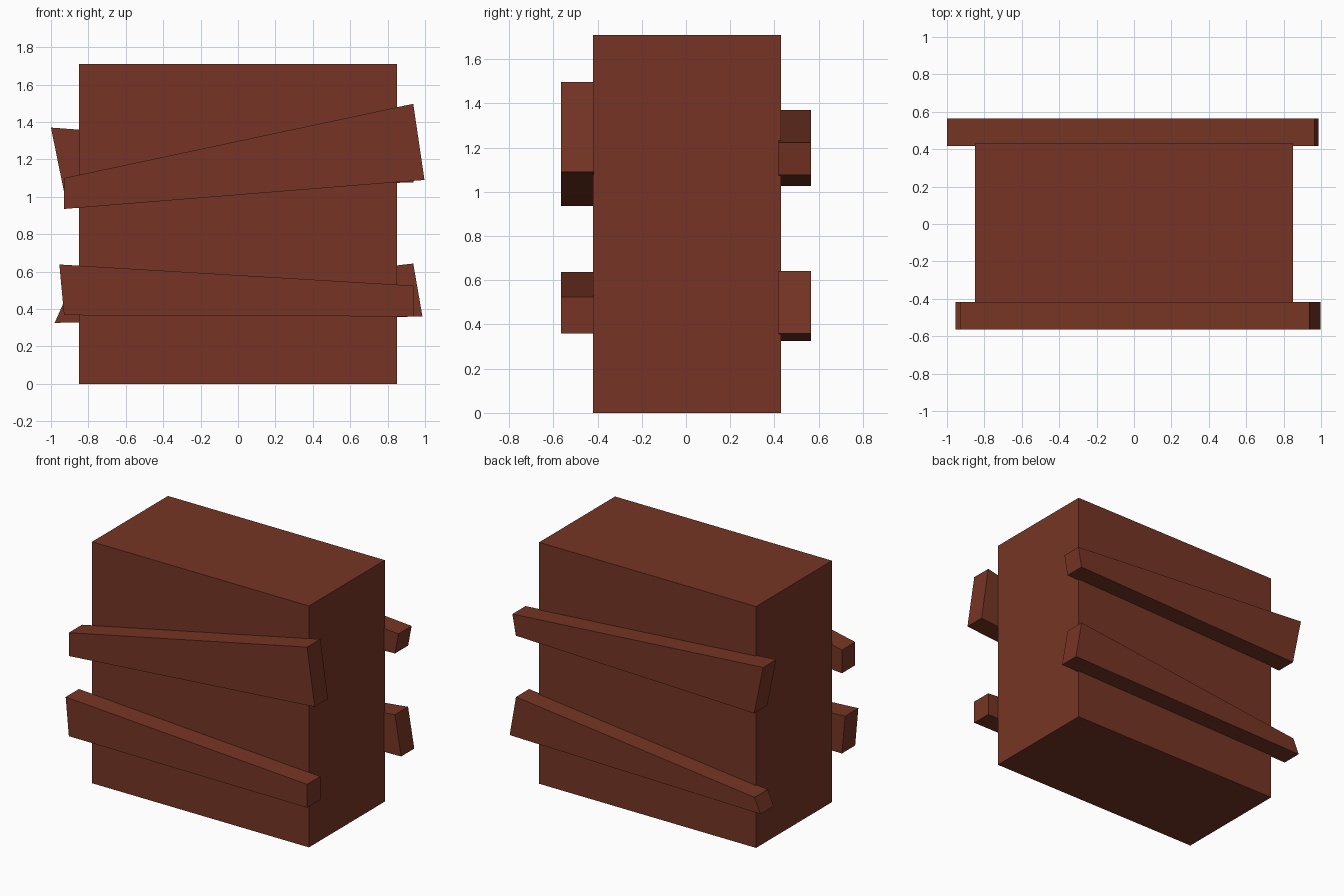
import bpy, bmesh

if "Cube" in bpy.data.objects:
    bpy.data.objects.remove(bpy.data.objects["Cube"])

wood = bpy.data.materials.new("red_brown_wood")
wood.diffuse_color = (0.181, 0.036, 0.018, 1)
wood.use_nodes = True
wood.node_tree.nodes["Principled BSDF"].inputs["Base Color"].default_value = wood.diffuse_color


def slab(name, outline, y0, y1):
    """Extrude an x/z outline from y0 back to y1."""
    bm = bmesh.new()
    face = bm.faces.new([bm.verts.new((x, y0, z)) for x, z in outline])
    ext = bmesh.ops.extrude_face_region(bm, geom=[face])
    moved = [v for v in ext["geom"] if isinstance(v, bmesh.types.BMVert)]
    bmesh.ops.translate(bm, verts=moved, vec=(0, y1 - y0, 0))
    bmesh.ops.recalc_face_normals(bm, faces=bm.faces)
    mesh = bpy.data.meshes.new(name)
    bm.to_mesh(mesh)
    bm.free()
    mesh.materials.append(wood)
    obj = bpy.data.objects.new(name, mesh)
    bpy.context.collection.objects.link(obj)
    return obj


# Main block
slab("crate_body", [(-0.85, 0), (0.85, 0), (0.85, 1.71), (-0.85, 1.71)], -0.42, 0.43)

# Crooked planks: bottom left, bottom right, top right, top left
front_planks = {
    "upper_front_plank": [(-0.93, 0.935), (0.997, 1.09), (0.937, 1.497), (-0.93, 1.10)],
    "lower_front_plank": [(-0.93, 0.367), (0.937, 0.36), (0.937, 0.525), (-0.955, 0.638)],
}
back_planks = {
    "upper_back_plank": [(-0.93, 1.026), (0.938, 1.077), (0.965, 1.223), (-1.0, 1.37)],
    "lower_back_plank": [(-0.98, 0.326), (0.986, 0.36), (0.937, 0.643), (-0.933, 0.432)],
}
for name, outline in front_planks.items():
    slab(name, outline, -0.565, -0.417)
for name, outline in back_planks.items():
    slab(name, outline, 0.418, 0.565)
